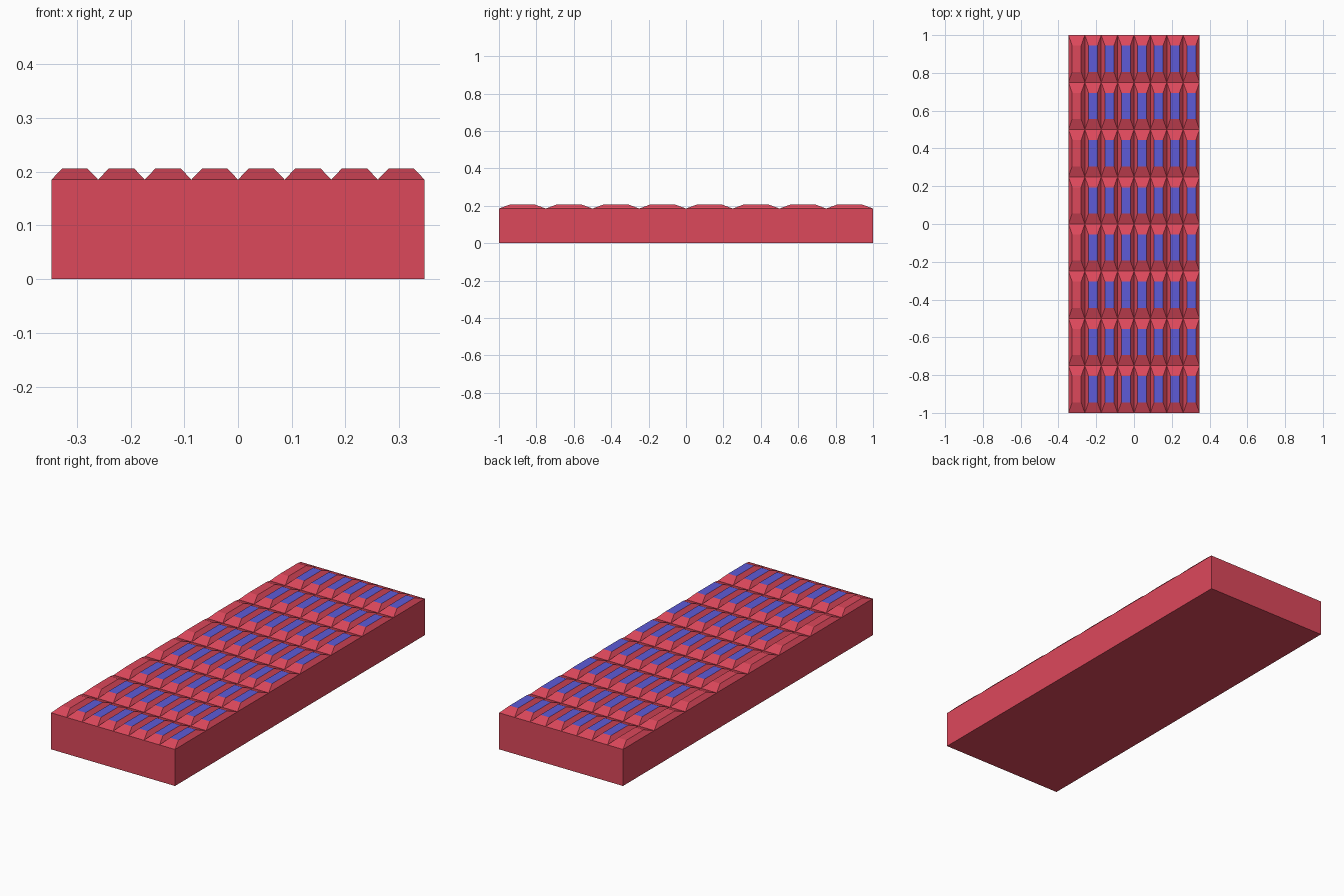
import bpy, bmesh

if "Cube" in bpy.data.objects:
    bpy.data.objects.remove(bpy.data.objects["Cube"])

W, L = 0.694, 2.0           # overall width (x) and length (y)
BASE_H, TILE_H = 0.185, 0.0205
N = 8                       # tiles along each direction
INSET_X, INSET_Y = 0.0195, 0.0555


def material(name, color):
    m = bpy.data.materials.new(name)
    m.diffuse_color = (*color, 1)
    m.use_nodes = True
    m.node_tree.nodes["Principled BSDF"].inputs["Base Color"].default_value = m.diffuse_color
    return m


bm = bmesh.new()

# Top surface divided into an 8 x 8 grid of cells
bmesh.ops.create_grid(bm, x_segments=N, y_segments=N, size=0.5)
for v in bm.verts:
    v.co = (v.co.x * W, v.co.y * L, BASE_H)
cells = bm.faces[:]

# Side walls and closed underside
rim = [e for e in bm.edges if e.is_boundary]
walls = bmesh.ops.extrude_edge_only(bm, edges=rim)["geom"]
bmesh.ops.translate(bm, vec=(0, 0, -BASE_H),
                    verts=[g for g in walls if isinstance(g, bmesh.types.BMVert)])
bmesh.ops.contextual_create(bm, geom=[e for e in bm.edges if e.is_boundary])

# Raised bevelled tiles, one per cell
tops = bmesh.ops.extrude_discrete_faces(bm, faces=cells)["faces"]
sx = 1 - 2 * INSET_X / (W / N)
sy = 1 - 2 * INSET_Y / (L / N)
for f in tops:
    c = f.calc_center_median()
    for v in f.verts:
        v.co = (c.x + (v.co.x - c.x) * sx, c.y + (v.co.y - c.y) * sy, BASE_H + TILE_H)
    # Blue tops everywhere except the leftmost column
    f.material_index = 1 if c.x > -W / 2 + W / N else 0

# Flatten wall quads into single side faces
bmesh.ops.recalc_face_normals(bm, faces=bm.faces[:])
bmesh.ops.dissolve_limit(bm, angle_limit=0.01, verts=bm.verts[:], edges=bm.edges[:],
                         delimit={'MATERIAL'})

mesh = bpy.data.meshes.new("tiled_slab")
bm.to_mesh(mesh)
bm.free()
mesh.materials.append(material("red", (0.72, 0.065, 0.105)))
mesh.materials.append(material("blue", (0.11, 0.105, 0.68)))
slab = bpy.data.objects.new("tiled_slab", mesh)
bpy.context.collection.objects.link(slab)
